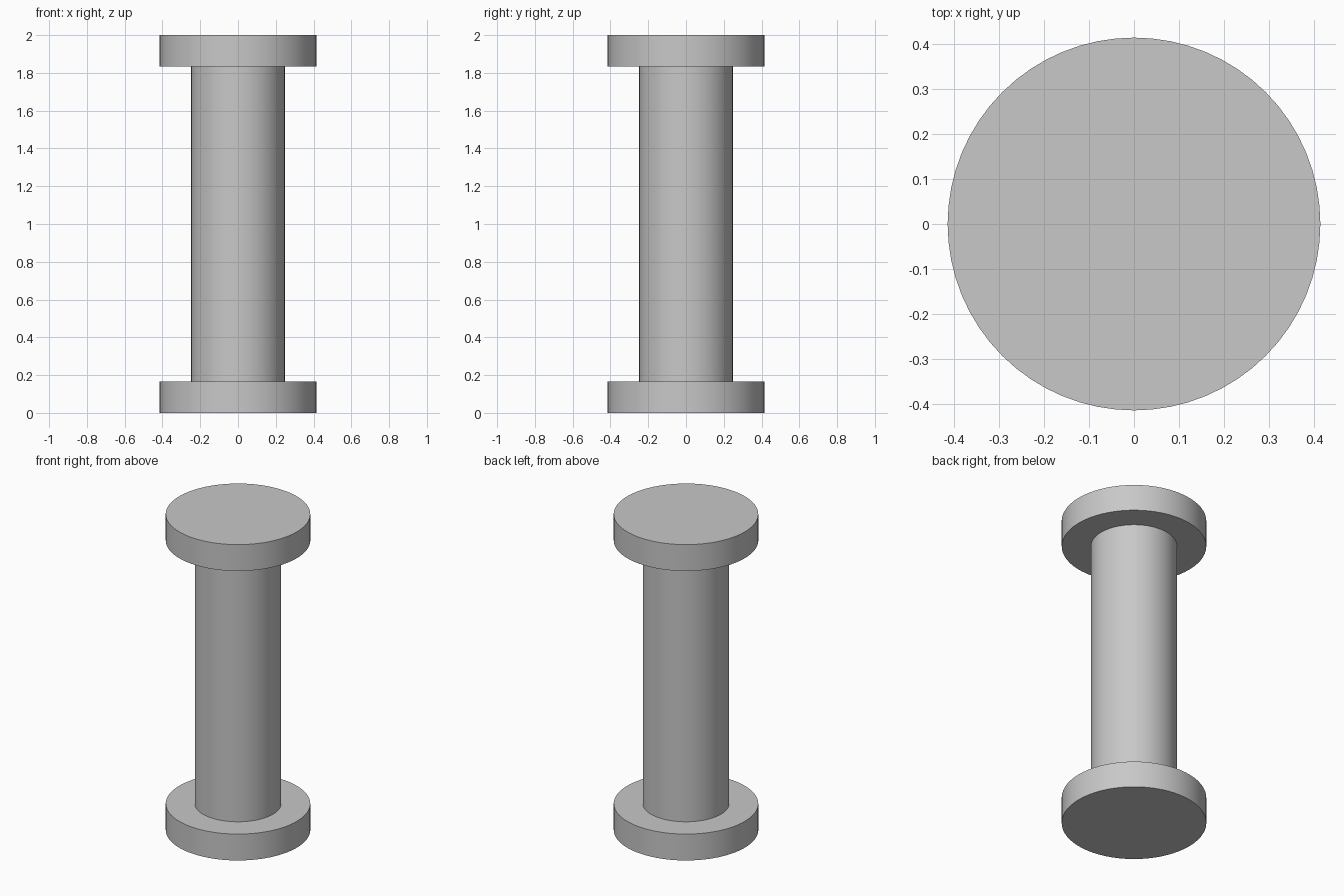
import bpy
import math

cube = bpy.data.objects.get("Cube")
if cube:
    bpy.data.objects.remove(cube, do_unlink=True)

HEIGHT = 2.0
DISC_R, DISC_H = 0.415, 0.167
SHAFT_R = 0.248

# Single plain grey
grey = bpy.data.materials.new("light_grey")
grey.use_nodes = True
colour = (0.58, 0.58, 0.58, 1)
grey.diffuse_color = colour
grey.node_tree.nodes["Principled BSDF"].inputs["Base Color"].default_value = colour


def cylinder(name, radius, bottom, top):
    bpy.ops.mesh.primitive_cylinder_add(
        vertices=64, radius=radius, depth=top - bottom,
        location=(0, 0, (bottom + top) / 2))
    obj = bpy.context.object
    obj.name = name
    obj.data.materials.append(grey)
    bpy.ops.object.shade_smooth_by_angle(angle=math.radians(30))
    return obj


# Matching end discs joined by a slimmer shaft
cylinder("base_disc", DISC_R, 0, DISC_H)
cylinder("shaft", SHAFT_R, DISC_H, HEIGHT - DISC_H)
cylinder("top_disc", DISC_R, HEIGHT - DISC_H, HEIGHT)
